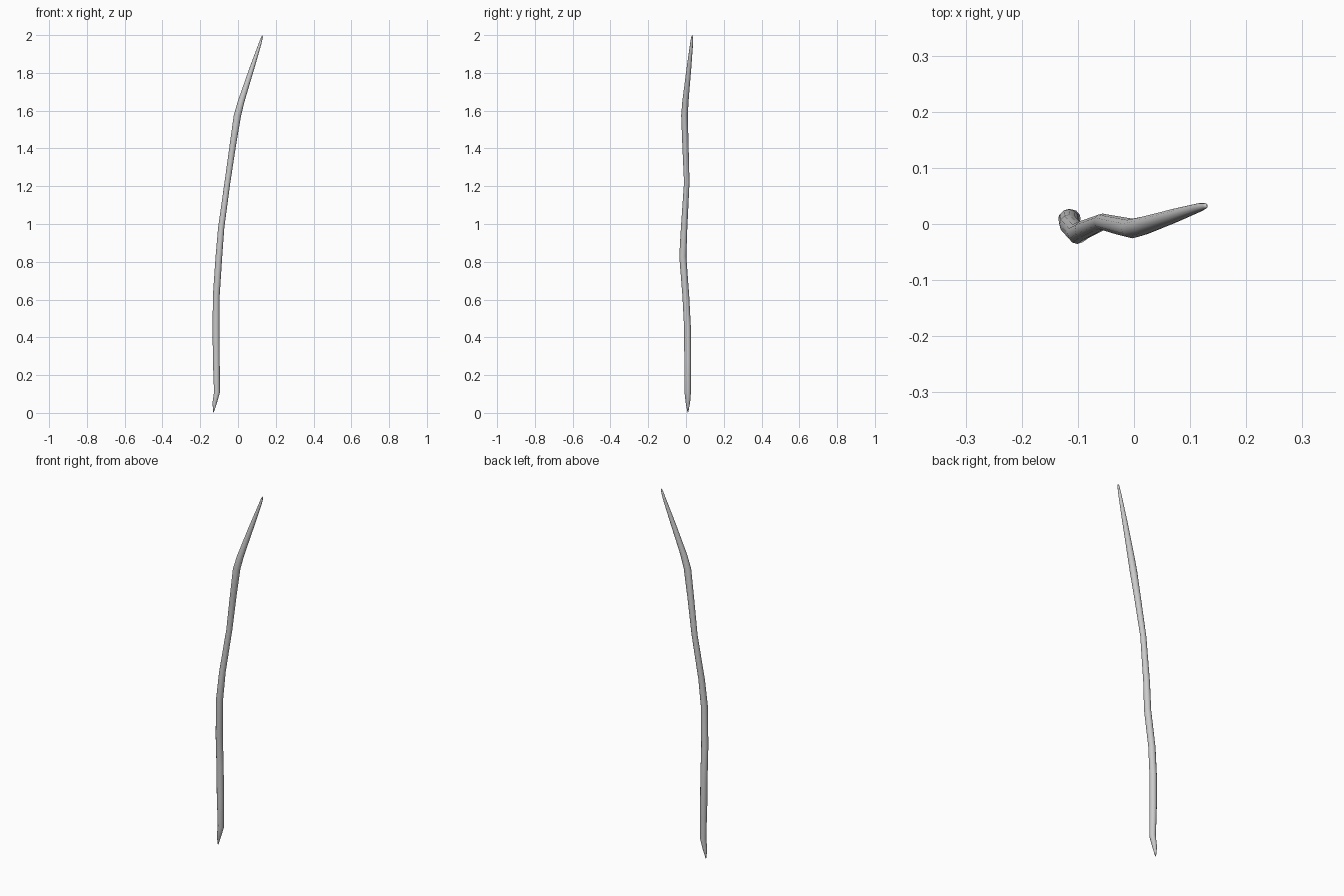
import bpy, bmesh, math

# Stations along the bent shaft: centre x, y, z, radius in x, radius in y
STATIONS = [
    (-0.129, 0.010, 0.008, 0.003, 0.003),
    (-0.123, 0.010, 0.055, 0.012, 0.012),
    (-0.111, 0.009, 0.11, 0.016, 0.017),
    (-0.115, 0.009, 0.28, 0.018, 0.018),
    (-0.116, 0.008, 0.45, 0.0185, 0.018),
    (-0.115, -0.001, 0.62, 0.018, 0.018),
    (-0.101, -0.017, 0.83, 0.0175, 0.0185),
    (-0.089, -0.010, 0.98, 0.0165, 0.017),
    (-0.056, 0.004, 1.22, 0.0155, 0.0145),
    (-0.027, -0.003, 1.42, 0.017, 0.0165),
    (-0.003, -0.008, 1.575, 0.0195, 0.0175),
    (0.017, -0.003, 1.65, 0.018, 0.0165),
    (0.072, 0.015, 1.82, 0.0135, 0.0125),
    (0.115, 0.029, 1.95, 0.008, 0.008),
    (0.127, 0.032, 1.99, 0.0045, 0.005),
]
SIDES = 12

# Loft rings into one tube, closed with a small point at either end
bm = bmesh.new()
rings = []
for x, y, z, rx, ry in STATIONS:
    rings.append([bm.verts.new((x + rx * math.cos(a), y + ry * math.sin(a), z))
                  for a in (2 * math.pi * i / SIDES for i in range(SIDES))])
for lower, upper in zip(rings, rings[1:]):
    for i in range(SIDES):
        j = (i + 1) % SIDES
        bm.faces.new((lower[i], lower[j], upper[j], upper[i]))
for ring, point in ((rings[0], (-0.130, 0.010, 0.0)), (rings[-1], (0.130, 0.033, 2.0))):
    tip = bm.verts.new(point)
    for i in range(SIDES):
        bm.faces.new((ring[i], ring[(i + 1) % SIDES], tip))
bmesh.ops.recalc_face_normals(bm, faces=bm.faces)

# Bent stick, smooth shaded
mesh = bpy.data.meshes.new("bent_stick")
bm.to_mesh(mesh)
bm.free()
stick = bpy.data.objects.new("bent_stick", mesh)
bpy.context.collection.objects.link(stick)
bpy.context.view_layer.objects.active = stick
stick.select_set(True)
bpy.ops.object.shade_smooth_by_angle(angle=math.radians(50))
